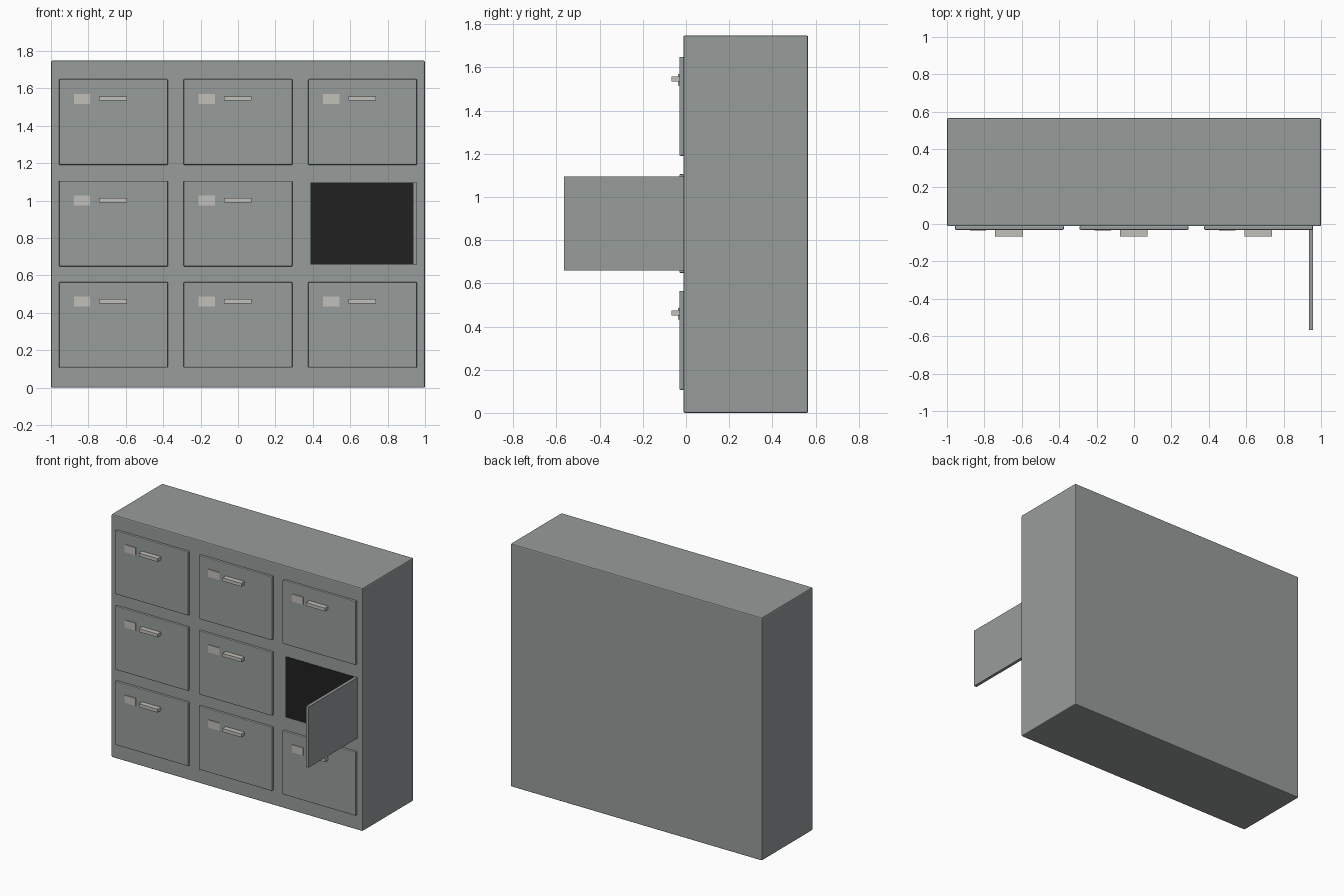
import bpy, bmesh

if "Cube" in bpy.data.objects:
    bpy.data.objects.remove(bpy.data.objects["Cube"])


def material(name, rgb):
    m = bpy.data.materials.new(name)
    m.diffuse_color = (*rgb, 1)
    m.use_nodes = True
    m.node_tree.nodes["Principled BSDF"].inputs["Base Color"].default_value = m.diffuse_color
    return m


GREY = material("painted_steel_grey", (0.31, 0.337, 0.333))
PALE = material("pale_metal", (0.54, 0.53, 0.49))
DARK = material("dark_interior", (0.015, 0.015, 0.015))


def box(name, x, y, z, mat, bevel=0.0):
    """Box from (min, max) ranges, with optional bevelled edges."""
    bm = bmesh.new()
    bmesh.ops.create_cube(bm, size=1)
    for v in bm.verts:
        for i, r in enumerate((x, y, z)):
            v.co[i] = r[1] if v.co[i] > 0 else r[0]
    if bevel:
        bmesh.ops.bevel(bm, geom=bm.edges[:], offset=bevel, segments=2,
                        profile=0.5, affect='EDGES')
    me = bpy.data.meshes.new(name)
    bm.to_mesh(me)
    bm.free()
    me.materials.append(mat)
    ob = bpy.data.objects.new(name, me)
    bpy.context.collection.objects.link(ob)
    return ob


FRONT = -0.012        # cabinet front plane
DOOR = -0.031         # closed door front plane

# Cabinet body
box("cabinet_body", (-1, 1), (FRONT, 0.566), (0, 1.748), GREY, 0.007)

# Grid of doors; the middle right one stands open
for row, cz in enumerate((0.336, 0.877, 1.42)):
    for col, cx in enumerate((-0.666, 0.0, 0.666)):
        tag = f"{row + 1}_{col + 1}"
        if (row, col) == (1, 2):
            # Dark opening and the door swung out by 90 degrees
            box("locker_opening", (0.388, 0.957), (FRONT - 0.003, FRONT + 0.001),
                (0.659, 1.096), DARK)
            box("open_door", (0.936, 0.958), (-0.566, FRONT), (0.659, 1.096), GREY)
            continue
        box("door_" + tag, (cx - 0.291, cx + 0.291), (DOOR, FRONT + 0.002),
            (cz - 0.229, cz + 0.229), GREY, 0.005)
        # Label plate and pull handle
        box("label_" + tag, (cx - 0.212, cx - 0.124), (DOOR - 0.005, DOOR + 0.001),
            (cz + 0.097, cz + 0.151), PALE)
        box("handle_" + tag, (cx - 0.076, cx + 0.073), (-0.067, DOOR + 0.001),
            (cz + 0.114, cz + 0.138), PALE)
